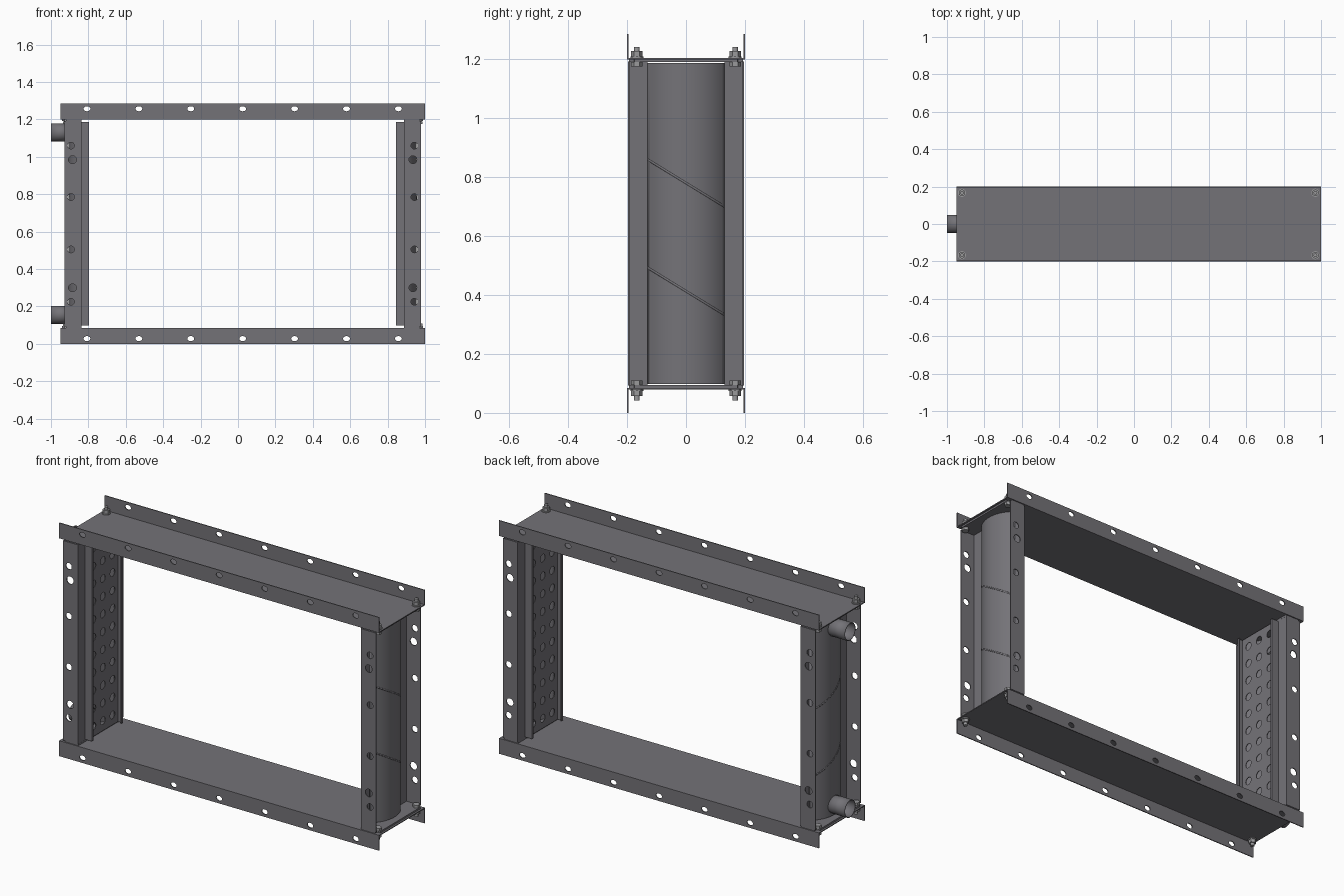
import bpy, bmesh, math
from mathutils import Matrix, Vector

if "Cube" in bpy.data.objects:
    bpy.data.objects.remove(bpy.data.objects["Cube"])

CENTRE = (0.025, 0, 0.6425)   # symmetry centre of the frame
T = 0.005                     # sheet thickness


def material(name, rgb):
    m = bpy.data.materials.new(name)
    m.diffuse_color = (*rgb, 1)
    m.use_nodes = True
    m.node_tree.nodes["Principled BSDF"].inputs["Base Color"].default_value = m.diffuse_color
    return m


DARK = material("dark_steel", (0.175, 0.171, 0.187))
BOLT = material("bolt_steel", (0.32, 0.32, 0.33))


def add_object(name, bm, mirror="", thick=0, cutter=None, smooth=False, mat=DARK):
    me = bpy.data.meshes.new(name)
    bmesh.ops.recalc_face_normals(bm, faces=bm.faces)
    bm.to_mesh(me)
    bm.free()
    me.materials.append(mat)
    ob = bpy.data.objects.new(name, me)
    bpy.context.collection.objects.link(ob)
    ob.location = CENTRE
    if smooth:
        bpy.ops.object.select_all(action='DESELECT')
        ob.select_set(True)
        bpy.context.view_layer.objects.active = ob
        bpy.ops.object.shade_smooth_by_angle(angle=math.radians(35))
    if thick:
        m = ob.modifiers.new("thickness", 'SOLIDIFY')
        m.thickness, m.offset, m.use_even_offset = thick, 0, True
    if cutter:
        m = ob.modifiers.new("holes", 'BOOLEAN')
        m.object, m.operation, m.solver = cutter, 'DIFFERENCE', 'EXACT'
    if mirror:
        m = ob.modifiers.new("mirror", 'MIRROR')
        m.use_axis = [a in mirror for a in "xyz"]
        m.use_mirror_merge = False
    return ob


def sweep(pts, lo, hi, axis):
    """Extrude an open profile: (y,z) along x, or (x,y) along z."""
    bm = bmesh.new()
    co = (lambda p, t: (t, *p)) if axis == 'x' else (lambda p, t: (*p, t))
    rows = [[bm.verts.new(co(p, t)) for p in pts] for t in (lo, hi)]
    for i in range(len(pts) - 1):
        bm.faces.new((rows[0][i], rows[0][i + 1], rows[1][i + 1], rows[1][i]))
    return bm, rows


def cyl(bm, c, r, length, axis='z', seg=24, caps=True, stretch=1):
    rot = {'x': Matrix.Rotation(math.pi / 2, 4, 'Y'),
           'y': Matrix.Rotation(math.pi / 2, 4, 'X'), 'z': Matrix()}[axis]
    mat = Matrix.Translation(c) @ rot @ Matrix.Diagonal((stretch, 1, 1, 1))
    bmesh.ops.create_cone(bm, cap_ends=caps, segments=seg, radius1=r, radius2=r,
                          depth=length, matrix=mat)


def box(bm, lo, hi):
    lo, hi = Vector(lo), Vector(hi)
    bmesh.ops.create_cube(bm, size=1, matrix=Matrix.Translation((lo + hi) / 2)
                          @ Matrix.Diagonal((*(hi - lo), 1)))


def hole_cutter(name, holes, length, axis, seg=20, stretch=1):
    bm = bmesh.new()
    for c, r in holes:
        cyl(bm, c, r, length, axis, seg, stretch=stretch)
    ob = add_object(name, bm)
    ob.hide_render = True
    ob.display_type = 'WIRE'
    return ob


# Top and bottom channels with slotted flanges
cut = hole_cutter("channel_hole_cutter",
                  [((0.2775 * k, 0, 0.6145), 0.0135) for k in range(-3, 4)],
                  0.6, 'y', stretch=1.35)
bm, _ = sweep([(-0.1975, 0.6425), (-0.1975, 0.56), (0.1975, 0.56), (0.1975, 0.6425)],
              -0.975, 0.975, 'x')
add_object("top_and_bottom_channels", bm, "z", T, cut)

# Upright side brackets: flange plus web strip either side of the opening
holes = [((0.918, 0.2, z - 0.6425), 0.018) for z in (1.06, 0.785, 0.505, 0.225)]
holes += [((0.91, 0.2, z - 0.6425), 0.021) for z in (0.985, 0.30)]
cut = hole_cutter("bracket_hole_cutter", holes, 0.06, 'y')
bm, _ = sweep([(0.953, 0.195), (0.865, 0.195), (0.865, 0.13)], -0.55, 0.55, 'z')
add_object("side_brackets", bm, "xy", T, cut)

# End plates of the uprights, bolted to the channels
bm = bmesh.new()
box(bm, (0.862, -0.194, 0.548), (0.965, 0.194, 0.5575))
bmesh.ops.bevel(bm, geom=[e for e in bm.edges
                          if abs(e.verts[0].co.z - e.verts[1].co.z) > 0.005
                          and e.verts[0].co.x > 0.9],
                offset=0.02, segments=4, affect='EDGES')
add_object("upright_end_plates", bm, "xz")

# Raised rims around the perforated plates
bm, _ = sweep([(0.865, 0.1325), (0.823, 0.1325), (0.823, 0.122)], -0.545, 0.545, 'z')
add_object("perforated_plate_rims", bm, "xy", T)

# Perforated inner plates
holes = [((0.85, y, 0.098 * k), 0.021)
         for y in (-0.083, 0, 0.083) for k in range(-5, 6)]
cut = hole_cutter("perforation_cutter", holes, 0.02, 'x', 16)
bm = bmesh.new()
box(bm, (0.848, -0.132, -0.545), (0.852, 0.132, 0.545))
add_object("perforated_plates", bm, "x", 0, cut)

# Curved outer covers
SAG, HALF = 0.064, 0.13
R = (HALF ** 2 + SAG ** 2) / (2 * SAG)
A = math.asin(HALF / R)


def arc(r, n=20):
    return [(0.865 + SAG - R + r * math.cos(a), r * math.sin(a))
            for a in (A * (2 * i / n - 1) for i in range(n + 1))]


bm, rows = sweep(arc(R), -0.543, 0.543, 'z')
for row in rows:
    bm.faces.new(row)
add_object("curved_covers", bm, "x", 0.003, smooth=True)

# Slanted seams across the covers
bm = bmesh.new()
for z0 in (0.1375, -0.2295):
    strip = [[bm.verts.new((x, y, z0 - 0.615 * y + dz)) for x, y in arc(R + 0.001)]
             for dz in (-0.004, 0.004)]
    for i in range(20):
        bm.faces.new((strip[0][i], strip[0][i + 1], strip[1][i + 1], strip[1][i]))
add_object("cover_seams", bm, "x", 0.003, smooth=True)

# Pipe stubs on the left side
bm = bmesh.new()
for z in (-0.4875, 0.4875):
    cyl(bm, (-0.971, 0, z), 0.0455, 0.108, 'x', 32, caps=False)
add_object("pipe_stubs", bm, "", 0.004, smooth=True)

# Corner bolts: head, washer, nut and shank
bm = bmesh.new()
c = (0.945, 0.167)
cyl(bm, (*c, 0.540), 0.019, 0.015, seg=6)
cyl(bm, (*c, 0.565), 0.022, 0.005)
cyl(bm, (*c, 0.576), 0.019, 0.018, seg=6)
cyl(bm, (*c, 0.570), 0.010, 0.060, seg=16)
add_object("corner_bolts", bm, "xyz", smooth=True, mat=BOLT)
